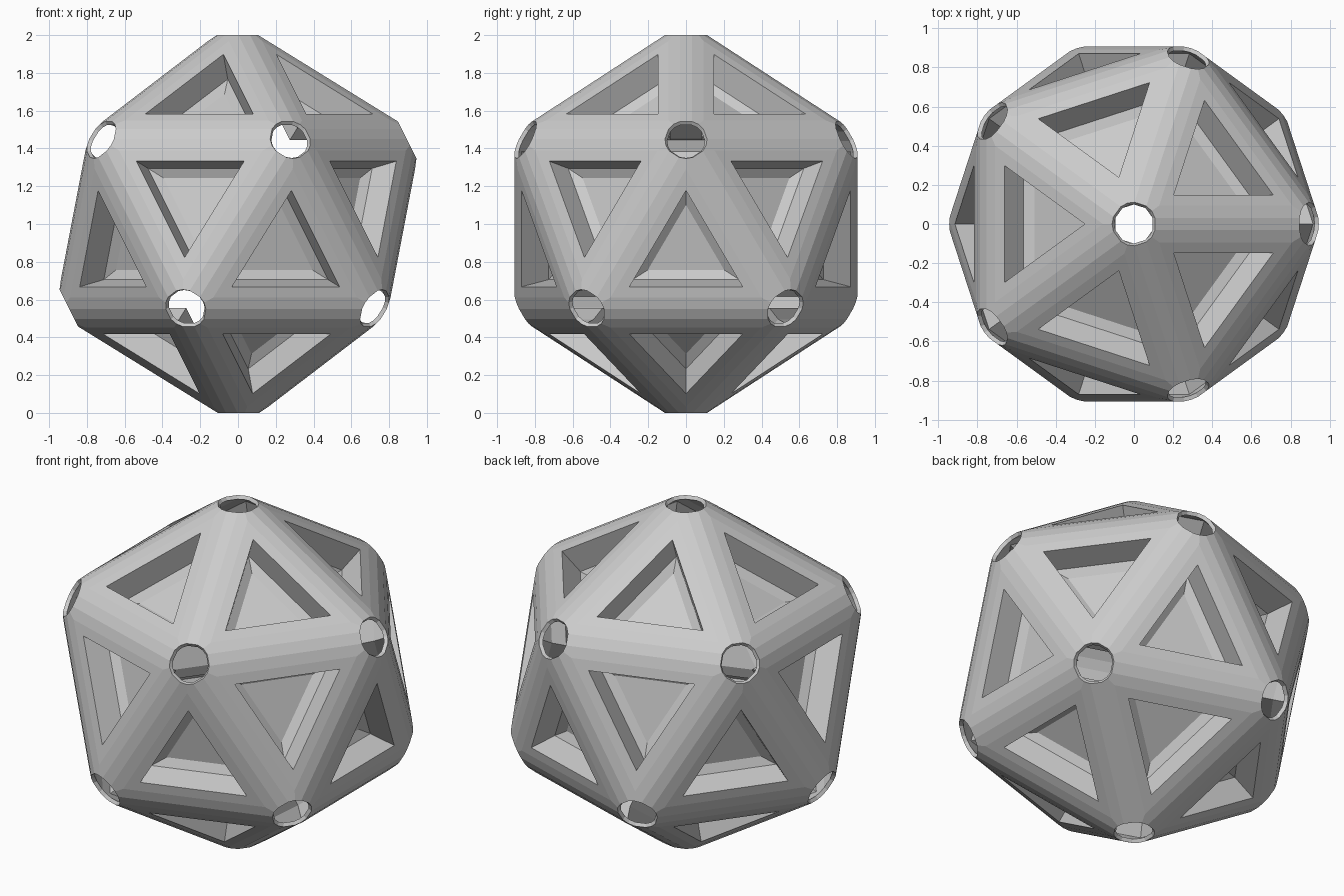
import bpy, bmesh
from math import tan, cos, radians
from mathutils import Vector

if "Cube" in bpy.data.objects:
    bpy.data.objects.remove(bpy.data.objects["Cube"])

R = 1.09            # sharp icosahedron radius
W = 0.10            # bevel width measured in each face
HALF = radians(69.095)   # half of the dihedral angle
BAR = 0.158         # bar half-width measured in each face

bm = bmesh.new()
bmesh.ops.create_icosphere(bm, subdivisions=1, radius=R)
corners = [v.co.normalized() for v in bm.verts]
edges = [((e.verts[0].co + e.verts[1].co) / 2, (e.verts[1].co - e.verts[0].co).normalized())
         for e in bm.edges]
normals = [f.calc_center_median().normalized() for f in bm.faces]


def slice_off(point, normal, cap):
    """Cut away everything beyond the plane, optionally closing the cut."""
    res = bmesh.ops.bisect_plane(bm, geom=bm.verts[:] + bm.edges[:] + bm.faces[:], dist=1e-5,
                                 plane_co=point, plane_no=normal, clear_outer=True)
    cut = [g for g in res["geom_cut"] if isinstance(g, bmesh.types.BMEdge)]
    rim = [e for e in cut if e.is_valid and e.is_boundary]
    if cap and len(rim) > 2:
        bmesh.ops.contextual_create(bm, geom=rim)


# rounded bars: three flat facets along every edge
arc_r = W * tan(HALF)
step = (radians(180) - 2 * HALF) / 3
for mid, along in edges:
    m = mid.normalized()
    side = m.cross(along)
    centre = mid - m * (W / cos(HALF))
    for k in (0, -1, 1):
        n = m * cos(k * step) + side * cos(radians(90) - k * step)
        slice_off(centre + n * (arc_r * cos(step / 2)), n, True)
bmesh.ops.remove_doubles(bm, verts=bm.verts[:], dist=1e-4)
bmesh.ops.recalc_face_normals(bm, faces=bm.faces[:])

# open holes at the twelve corners
for c in corners:
    slice_off(c, c, False)

# recessed triangular panels: margin, wall, sloped step
bm.normal_update()
panels = []
for n in normals:
    near = [f for f in bm.faces if f.normal.dot(n) > 0.999]
    panels.append(max(near, key=lambda f: f.calc_area()))
for thick, depth in ((BAR - W, 0), (0.010, -0.15), (0.046, -0.03)):
    bmesh.ops.inset_individual(bm, faces=panels, thickness=thick, depth=depth,
                               use_even_offset=True)
    bm.normal_update()

mesh = bpy.data.meshes.new("icosahedron_frame")
bm.to_mesh(mesh)
bm.free()
frame = bpy.data.objects.new("icosahedron_frame", mesh)
bpy.context.collection.objects.link(frame)
frame.location.z = 1

# thin hollow shell
shell = frame.modifiers.new("shell", 'SOLIDIFY')
shell.thickness = 0.022
shell.offset = -1
shell.use_even_offset = True
